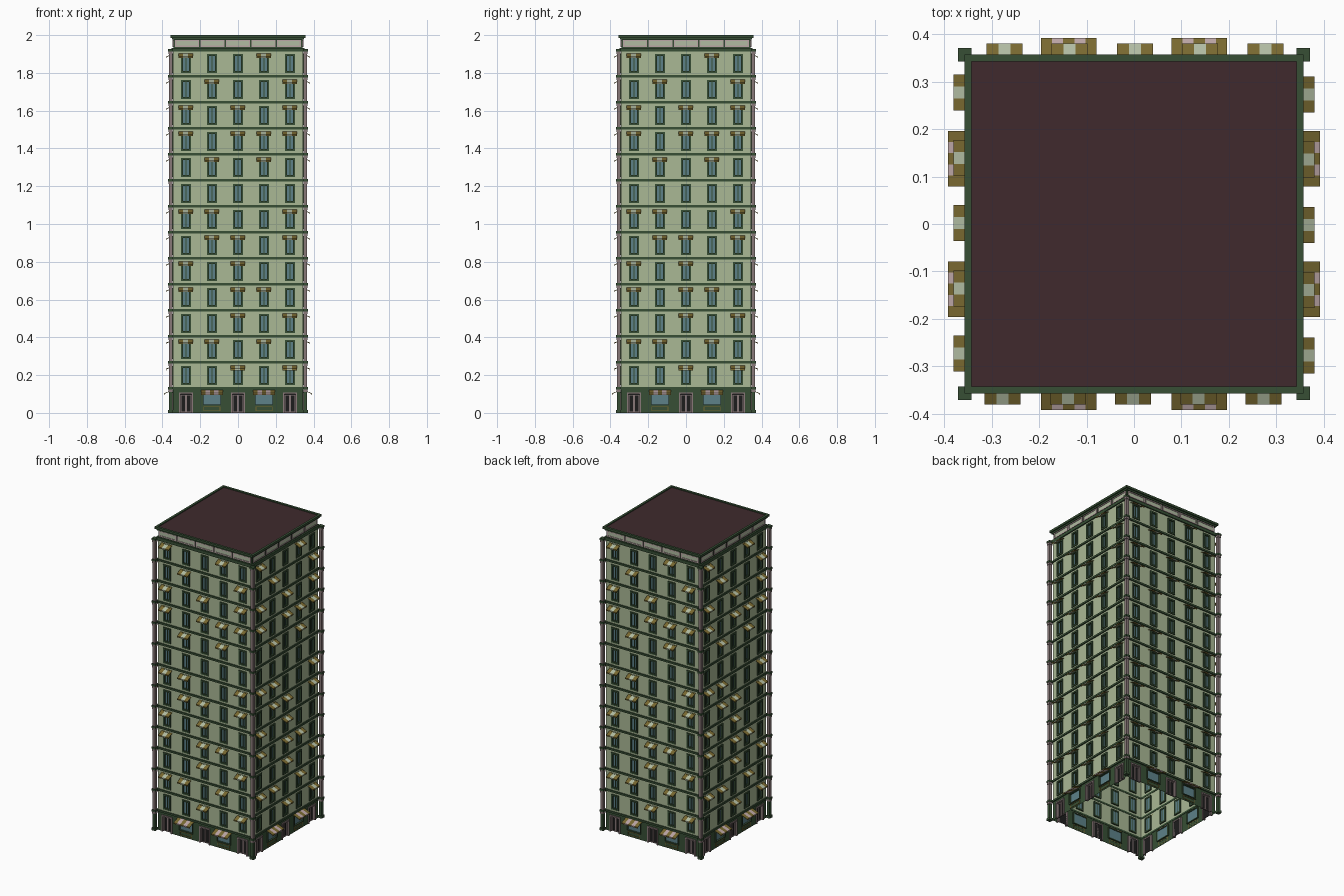
import bpy, bmesh, math
from mathutils import Matrix

if "Cube" in bpy.data.objects:
    bpy.data.objects.remove(bpy.data.objects["Cube"])

M = 0.1377            # bay width and storey height
W = 2.5 * M           # distance from centre to wall plane
Z0 = 0.13             # top of ground floor
FLOORS = 13
TOP = Z0 + FLOORS * M
BAYS = [(i - 2) * M for i in range(5)]

COLORS = {
    "wall": (0.40, 0.48, 0.30), "green": (0.038, 0.078, 0.035), "roof": (0.05, 0.023, 0.026),
    "gold": (0.19, 0.14, 0.03), "pink": (0.50, 0.38, 0.38), "glass": (0.11, 0.22, 0.25),
    "dark": (0.012, 0.012, 0.012), "pale": (0.44, 0.50, 0.36), "stone": (0.25, 0.19, 0.19),
}
MATS = {}
for key, c in COLORS.items():
    MATS[key] = bpy.data.materials.new(key)
    MATS[key].diffuse_color = (*c, 1)

parts = {}            # (name, colour) -> bmesh of the front side only


def part(name, col):
    return parts.setdefault((name, col), bmesh.new())


def prism(bm, x0, x1, profile):
    """Extrude a (distance outward, z) profile along x."""
    a = [bm.verts.new((x0, -d, z)) for d, z in profile]
    b = [bm.verts.new((x1, -d, z)) for d, z in profile]
    bm.faces.new(a)
    bm.faces.new(b[::-1])
    n = len(a)
    for i in range(n):
        bm.faces.new((a[i], b[i], b[(i + 1) % n], a[(i + 1) % n]))


def box(bm, x0, x1, d0, d1, z0, z1):
    prism(bm, x0, x1, [(d0, z0), (d1, z0), (d1, z1), (d0, z1)])


def panel(bm, x0, x1, z0, z1, d=W):
    bm.faces.new([bm.verts.new((x, -d, z)) for x, z in ((x0, z0), (x1, z0), (x1, z1), (x0, z1))])


def pierced(bm, x, z0, z1, hw, h0, h1):
    """One bay of wall with a rectangular opening."""
    l, r = x - M / 2, x + M / 2
    panel(bm, l, x - hw, z0, z1)
    panel(bm, x + hw, r, z0, z1)
    panel(bm, x - hw, x + hw, h1, z1)
    if h0 > z0:
        panel(bm, x - hw, x + hw, z0, h0)


def frame(bm, x, hw, z0, z1, t, d0, d1, sill=True):
    box(bm, x - hw, x - hw + t, d0, d1, z0, z1)
    box(bm, x + hw - t, x + hw, d0, d1, z0, z1)
    box(bm, x - hw + t, x + hw - t, d0, d1, z1 - t, z1)
    if sill:
        box(bm, x - hw + t, x + hw - t, d0, d1, z0, z0 + t)


def awning(name, x, width, out, zt, zb, cols):
    """Sloped striped canopy with a short valance."""
    s, t = width / len(cols), 0.003
    prof = [(W, zt), (out, zb), (out, zb - 0.008), (out - t, zb - 0.008), (out - t, zb - t), (W, zt - t)]
    for i, c in enumerate(cols):
        x0 = x - width / 2 + i * s
        prism(part(name, c), x0, x0 + s, prof)


# Upper storeys: walls, windows, belt courses
AWNINGS = ["ce", "abd", "ce", "acd", "ac", "bce", "abe", "", "bd", "acde", "ace", "be", "ad"]
for f in range(FLOORS):
    z = Z0 + f * M
    for i, x in enumerate(BAYS):
        pierced(part("upper_wall", "wall"), x, z, z + M, 0.024, z + 0.02, z + 0.115)
        frame(part("window_frame", "green"), x, 0.027, z + 0.018, z + 0.118, 0.010, W - 0.008, W + 0.006)
        box(part("window_frame", "green"), x - 0.002, x + 0.002, W - 0.006, W, z + 0.028, z + 0.108)
        panel(part("window_glass", "glass"), x - 0.02, x + 0.02, z + 0.02, z + 0.115, W - 0.005)
        if "abcde"[i] in AWNINGS[f]:
            awning("window_awning", x - 0.002, 0.076, 0.381, z + M - 0.018, z + M - 0.034,
                   ["gold", "pale", "gold"])
    box(part("belt_course", "green"), -W, W, W - 0.002, W + 0.007, z - 0.006, z + 0.006)

# Ground floor: doors in odd bays, shop windows in even bays
for i, x in enumerate(BAYS):
    wall = part("ground_wall", "green")
    if i % 2 == 0:
        pierced(wall, x, 0, Z0, 0.034, 0, 0.104)
        frame(part("door_frame", "stone"), x, 0.038, 0, 0.108, 0.009, W - 0.012, W + 0.006, False)
        panel(part("door_leaf", "dark"), x - 0.032, x + 0.032, 0, 0.104, W - 0.010)
        for k in (-1, 1):
            frame(part("door_trim", "stone"), x + k * 0.0145, 0.0135, 0.003, 0.096, 0.004, W - 0.010, W - 0.004)
    else:
        pierced(wall, x, 0, Z0, 0.048, 0.043, 0.108)
        frame(part("shop_frame", "green"), x, 0.052, 0.038, 0.112, 0.006, W - 0.008, W + 0.006)
        panel(part("shop_glass", "glass"), x - 0.048, x + 0.048, 0.04, 0.11, W - 0.005)
        frame(part("shop_panel", "gold"), x, 0.044, 0.010, 0.034, 0.003, W - 0.001, W + 0.003)
        awning("shop_awning", x, 0.117, 0.392, 0.122, 0.104, ["gold", "pink"] * 2 + ["gold"])

# Corner pilasters with a moulded ring at each storey
P0, P1 = 0.348, 0.366
box(part("pilaster_base", "green"), P0, P1, P0, P1, 0, Z0)
box(part("pilaster_base", "green"), W, 0.371, W, 0.371, 0, 0.016)
for f in range(FLOORS + 1):
    z = Z0 + f * M
    box(part("pilaster_ring", "green"), W - 0.001, 0.371, W - 0.001, 0.371, z - 0.006, z + 0.006)
    box(part("pilaster_moulding", "stone"), P0 - 0.002, P1 + 0.003, P0 - 0.002, P1 + 0.003, z - 0.02, z - 0.006)
    if f < FLOORS:
        box(part("pilaster_shaft", "stone"), P0, P1, P0, P1, z + 0.006, z + M - 0.02)


def ring(bm, inner, outer, z0, z1):
    """One mitred side of a square band."""
    pts = lambda z: [bm.verts.new(p) for p in ((-outer, -outer, z), (outer, -outer, z),
                                              (inner, -inner, z), (-inner, -inner, z))]
    a, b = pts(z0), pts(z1)
    bm.faces.new(a[::-1])
    bm.faces.new(b)
    for i in (0, 2):
        bm.faces.new((a[i], a[i + 1], b[i + 1], b[i]))


# Cornice: lower band, frieze with framed panels, stepped cap
ring(part("cornice_band", "green"), 0.335, 0.352, TOP - 0.008, TOP + 0.012)
ring(part("frieze", "green"), 0.335, 0.342, TOP + 0.012, 1.978)
ring(part("cornice_cap", "green"), 0.338, 0.350, 1.976, 1.986)
ring(part("cornice_cap", "green"), 0.343, 0.358, 1.986, 2.0)
for x in BAYS:
    frame(part("frieze_frame", "pink"), x * 0.98, 0.063, 1.938, 1.974, 0.006, 0.340, 0.347)
    panel(part("frieze_panel", "pale"), x * 0.98 - 0.058, x * 0.98 + 0.058, 1.941, 1.971, 0.3435)

# Flat roof, one triangle per side
rb = part("roof", "roof")
rb.faces.new([rb.verts.new(p) for p in ((-0.344, -0.344, 1.994), (0.344, -0.344, 1.994), (0, 0, 1.994))])

# Repeat the front on all four sides and make the objects
for (name, col), bm in parts.items():
    src = bm.verts[:] + bm.edges[:] + bm.faces[:]
    for k in (1, 2, 3):
        dup = bmesh.ops.duplicate(bm, geom=src)["geom"]
        vs = [g for g in dup if isinstance(g, bmesh.types.BMVert)]
        bmesh.ops.rotate(bm, verts=vs, cent=(0, 0, 0), matrix=Matrix.Rotation(k * math.pi / 2, 3, "Z"))
    if name in ("cornice_band", "frieze", "cornice_cap", "roof"):
        bmesh.ops.remove_doubles(bm, verts=bm.verts[:], dist=1e-5)
    # Solids get consistent normals; flat panels already face outward
    if not any(e.is_boundary for e in bm.edges):
        bmesh.ops.recalc_face_normals(bm, faces=bm.faces[:])
    me = bpy.data.meshes.new(name)
    bm.to_mesh(me)
    bm.free()
    me.materials.append(MATS[col])
    label = name if "awning" not in name else f"{name}_{col}"
    bpy.context.collection.objects.link(bpy.data.objects.new(label, me))

for m in bpy.data.materials:
    if m.users and not m.is_grease_pencil:
        m.use_nodes = True
        m.node_tree.nodes["Principled BSDF"].inputs["Base Color"].default_value = m.diffuse_color
